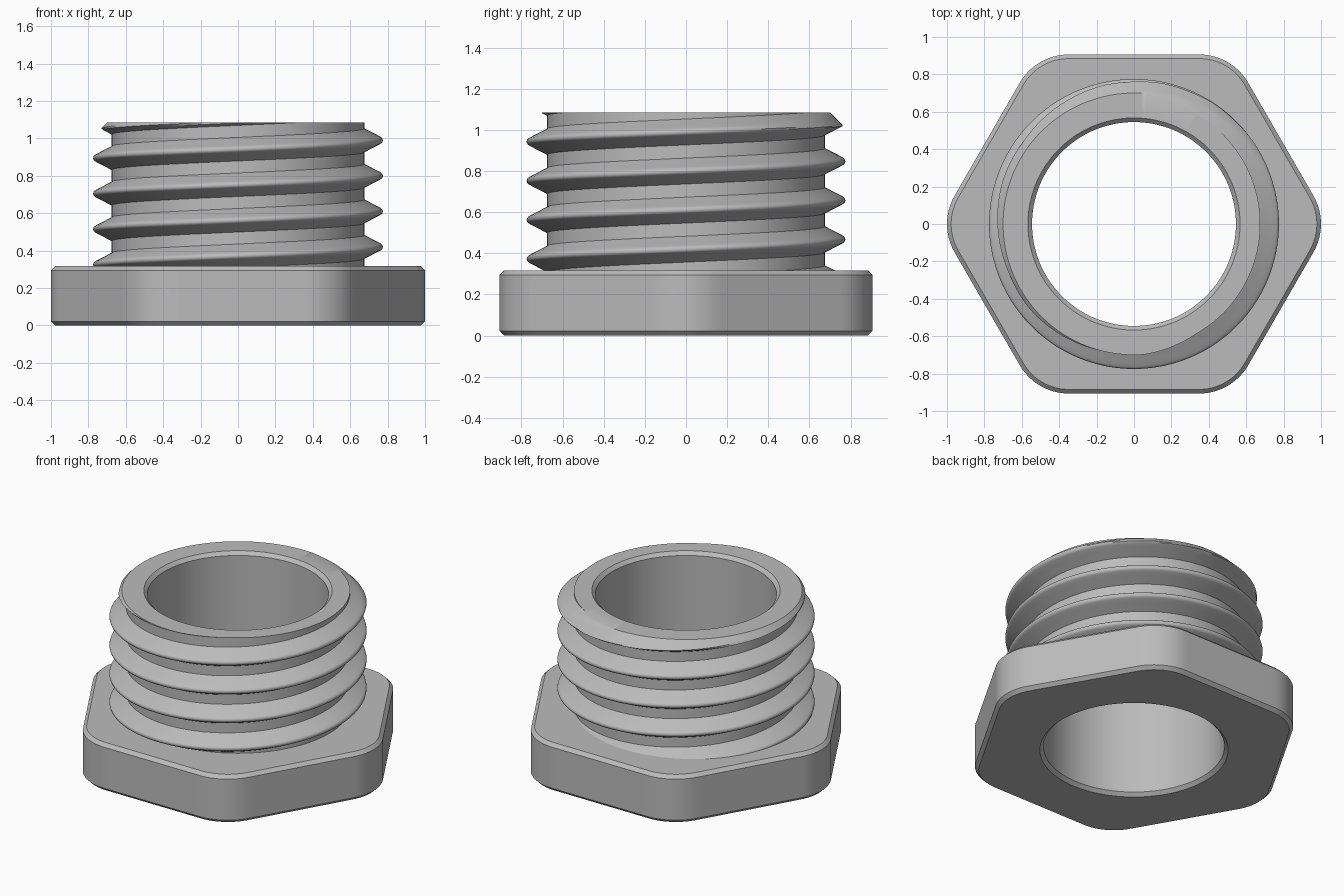
import bpy, bmesh
from math import sin, cos, tan, atan, pi, sqrt, radians

old = bpy.data.objects.get("Cube")
if old:
    bpy.data.objects.remove(old, do_unlink=True)

SEGMENTS = 240
TOP, FLANGE_TOP = 1.085, 0.317
BORE, BORE_RIM, CHAMFER = 0.545, 0.567, 0.022
ROOT, CREST, PITCH, FIRST_CREST = 0.675, 0.775, 0.19, 0.42
APOTHEM, CORNER = 0.9065, 0.3037

grey = bpy.data.materials.new("plain grey")
grey.use_nodes = True
colour = (0.5, 0.5, 0.5, 1)
grey.diffuse_color = colour
grey.node_tree.nodes["Principled BSDF"].inputs["Base Color"].default_value = colour


def lofted(name, column, closed):
    """Skin a column of (radius, z) pairs, given per angle, around the z axis."""
    bm = bmesh.new()
    cols = []
    for i in range(SEGMENTS + 1):
        t = 2 * pi * i / SEGMENTS
        cols.append([bm.verts.new((r * cos(t), r * sin(t), z)) for r, z in column(t)])
    count = len(cols[0])
    for a, b in zip(cols, cols[1:]):
        for j in range(count if closed else count - 1):
            k = (j + 1) % count
            bm.faces.new((a[j], b[j], b[k], a[k]))
    bmesh.ops.remove_doubles(bm, verts=bm.verts, dist=0.0001)
    bmesh.ops.dissolve_degenerate(bm, edges=bm.edges, dist=0.0001)
    bmesh.ops.recalc_face_normals(bm, faces=bm.faces)
    mesh = bpy.data.meshes.new(name)
    bm.to_mesh(mesh)
    bm.free()
    mesh.materials.append(grey)
    obj = bpy.data.objects.new(name, mesh)
    bpy.context.collection.objects.link(obj)
    bpy.ops.object.select_all(action='DESELECT')
    obj.select_set(True)
    bpy.context.view_layer.objects.active = obj
    bpy.ops.object.shade_smooth_by_angle(angle=radians(30))
    return obj


# Hexagonal flange with rounded corners, chamfered rims and its part of the bore
def hexagon(t, inset):
    a, c = APOTHEM - inset, CORNER - inset
    phi = abs((t + pi / 6) % (pi / 3) - pi / 6)
    straight = (a - c) * tan(pi / 6)
    if phi >= pi / 6 - atan(straight / a) - 1e-6:
        return a / cos(pi / 6 - phi)
    d = (a - c) / cos(pi / 6)
    return d * cos(phi) + sqrt(c * c - (d * sin(phi)) ** 2)


def flange_column(t):
    outer, inner = hexagon(t, 0), hexagon(t, CHAMFER)
    return [(BORE, CHAMFER), (BORE_RIM, 0), (inner, 0), (outer, CHAMFER),
            (outer, FLANGE_TOP - CHAMFER), (inner, FLANGE_TOP),
            (0.62, FLANGE_TOP), (BORE, FLANGE_TOP)]


lofted("hex_flange", flange_column, True)

# Thread outline over one pitch: (offset from crest, radius)
half = [(0.0, CREST), (0.008, 0.773), (0.014, 0.768), (0.019, 0.760),
        (0.03, 0.739), (0.04, 0.719), (0.05, 0.7), (0.063, ROOT), (0.08, ROOT)]
thread = [(-z, r) for z, r in reversed(half[1:])] + half


def thread_radius(offset):
    for (z0, r0), (z1, r1) in zip(thread, thread[1:]):
        if z0 <= offset <= z1:
            return r0 + (r1 - r0) * (offset - z0) / (z1 - z0)
    return ROOT


# Threaded barrel: helical rows trimmed by the end plane and a lead-in cone
def barrel_column(t):
    rise = FIRST_CREST + PITCH * t / (2 * pi)
    column = [(BORE, FLANGE_TOP), (BORE, TOP - CHAMFER), (BORE_RIM, TOP)]
    outside = []
    for turn in range(-3, 6):
        for offset, r in thread:
            z = min(max(rise + turn * PITCH + offset, FLANGE_TOP - 0.03), TOP)
            local = (z - rise + PITCH / 2) % PITCH - PITCH / 2
            outside.append((min(thread_radius(local), 0.70 + TOP - z), z))
    return column + outside[::-1]


lofted("threaded_barrel", barrel_column, False)
